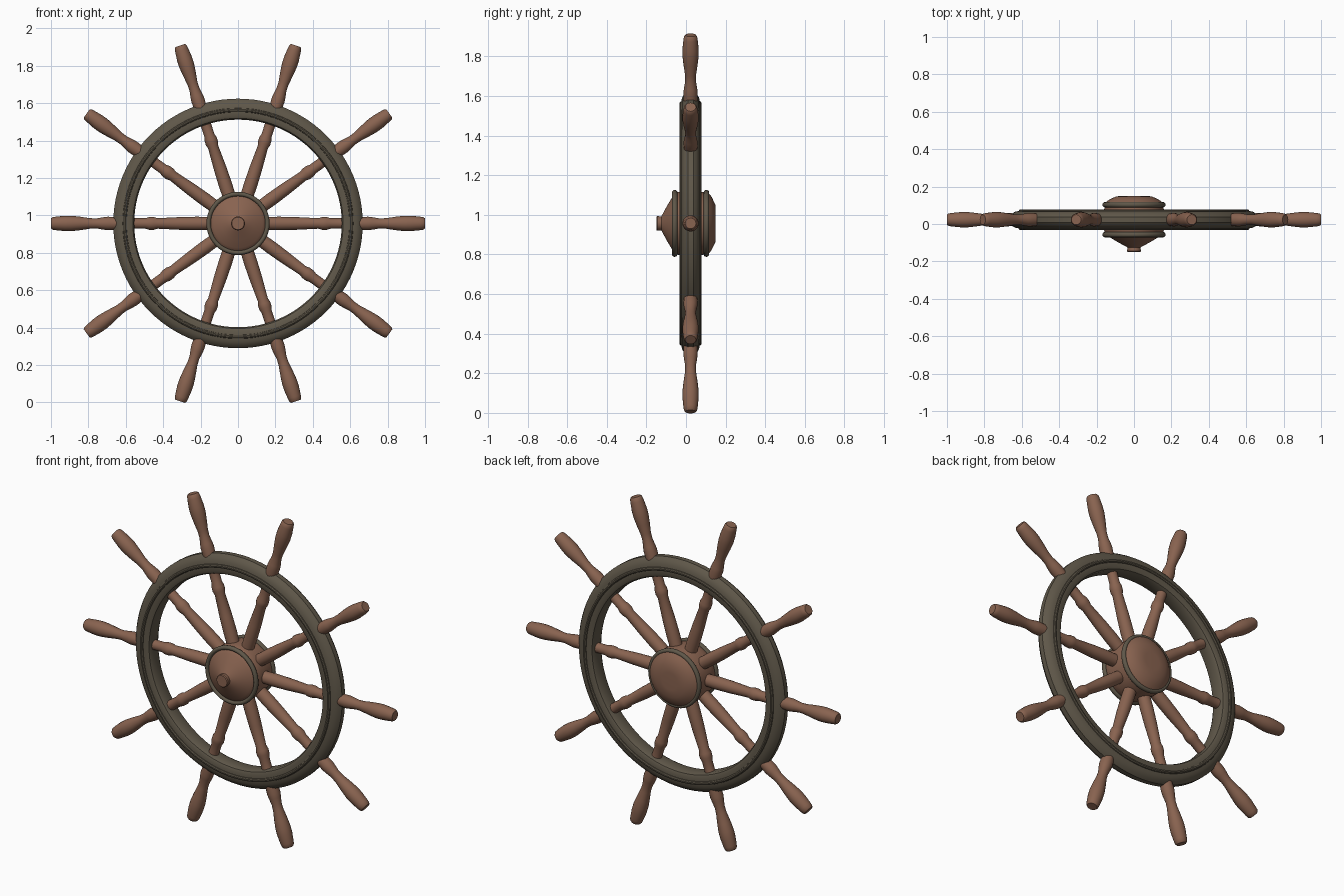
import bpy, bmesh, math
from mathutils import Matrix, Vector

if "Cube" in bpy.data.objects:
    bpy.data.objects.remove(bpy.data.objects["Cube"])

CY, CZ = 0.023, 0.957      # wheel centre (y, z)


def material(name, rgb):
    m = bpy.data.materials.new(name)
    m.diffuse_color = (*rgb, 1)
    m.use_nodes = True
    m.node_tree.nodes["Principled BSDF"].inputs["Base Color"].default_value = m.diffuse_color
    return m


wood = material("reddish wood", (0.25, 0.125, 0.08))
dark = material("dark weathered wood", (0.115, 0.096, 0.067))


def lathe(name, profile, mat, matrix, segments, closed=False, angle=35):
    """Spin a (radius, height) profile about local z, then place it."""
    bm = bmesh.new()
    rings = []
    for r, h in profile:
        if r < 1e-6:
            rings.append([bm.verts.new((0, 0, h))] * segments)
        else:
            rings.append([bm.verts.new((r * math.cos(2 * math.pi * i / segments),
                                        r * math.sin(2 * math.pi * i / segments), h))
                          for i in range(segments)])
    pairs = list(zip(rings, rings[1:]))
    if closed:
        pairs.append((rings[-1], rings[0]))
    for a, b in pairs:
        for i in range(segments):
            j = (i + 1) % segments
            quad = list(dict.fromkeys([a[i], a[j], b[j], b[i]]))
            bm.faces.new(quad)
    bmesh.ops.recalc_face_normals(bm, faces=bm.faces)
    me = bpy.data.meshes.new(name)
    bm.to_mesh(me)
    bm.free()
    me.materials.append(mat)
    ob = bpy.data.objects.new(name, me)
    bpy.context.collection.objects.link(ob)
    ob.matrix_world = matrix
    bpy.ops.object.select_all(action='DESELECT')
    ob.select_set(True)
    bpy.context.view_layer.objects.active = ob
    bpy.ops.object.shade_smooth_by_angle(angle=math.radians(angle))
    return ob


def oval(r, h, a, b, n):
    return [(r + a * math.cos(2 * math.pi * i / n),
             h + b * math.sin(2 * math.pi * i / n)) for i in range(n)]


# local z of the wheel axis points to the back (+y)
axis = Matrix.Translation((0, CY, CZ)) @ Matrix.Rotation(-math.pi / 2, 4, 'X')

# rim: rounded felly, stepped at the faces
half = [(0.555, 0.028), (0.562, 0.042), (0.575, 0.048), (0.61, 0.048),
        (0.635, 0.043), (0.655, 0.031), (0.667, 0.014)]
rim_profile = half + [(r, -h) for r, h in reversed(half)]
lathe("rim", rim_profile, dark, axis, 96, closed=True)

# raised beads on both faces of the rim, and rings on both sides of the hub
for side, label in ((-1, "front"), (1, "back")):
    lathe("rim_bead_" + label, oval(0.606, side * 0.045, 0.011, 0.011, 10),
          dark, axis, 96, closed=True)
    lathe("hub_ring_" + label, oval(0.157, side * 0.08, 0.012, 0.014, 12),
          dark, axis, 48, closed=True)

# hub drum, front cone with knob, shallow back dome
hub_profile = [(0, -0.173), (0.033, -0.173), (0.037, -0.168), (0.035, -0.148),
               (0.042, -0.144), (0.09, -0.118), (0.13, -0.094), (0.15, -0.08),
               (0.158, -0.065), (0.163, -0.03), (0.163, 0.03), (0.158, 0.065),
               (0.155, 0.09), (0.135, 0.106), (0.095, 0.125), (0.05, 0.127), (0, 0.127)]
lathe("hub", hub_profile, wood, axis, 48, angle=40)

# turned spokes running through the rim into grips
spoke_profile = [(0, 0.12), (0.034, 0.12), (0.036, 0.22), (0.034, 0.31), (0.028, 0.43),
                 (0.034, 0.45), (0.034, 0.475), (0.028, 0.495), (0.028, 0.56),
                 (0.034, 0.64), (0.036, 0.695), (0.033, 0.72), (0.027, 0.755),
                 (0.028, 0.79), (0.036, 0.845), (0.041, 0.89), (0.041, 0.925),
                 (0.036, 0.975), (0.033, 0.992), (0.027, 1.0), (0, 1.0)]
for k in range(10):
    a = k * math.pi / 5
    direction = Vector((math.cos(a), 0, math.sin(a)))
    m = Matrix.Translation((0, CY, CZ)) @ direction.to_track_quat('Z', 'Y').to_matrix().to_4x4()
    lathe("spoke_%d" % (k + 1), spoke_profile, wood, m, 20, angle=40)
